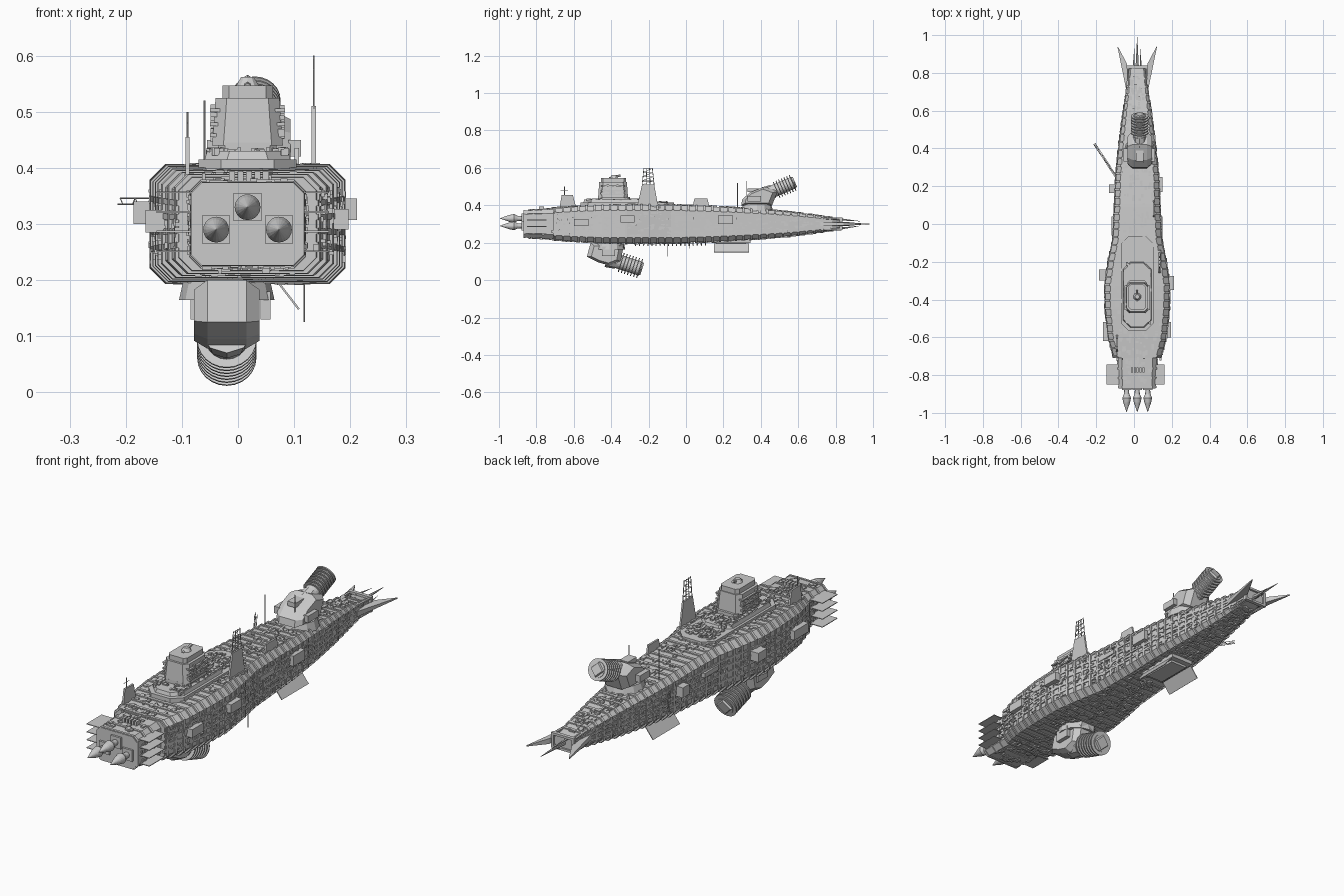
import bpy, bmesh, math, random
from mathutils import Vector, Matrix

if "Cube" in bpy.data.objects:
    bpy.data.objects.remove(bpy.data.objects["Cube"])

random.seed(4)
CX, CZ = 0.017, 0.30   # hull axis


def finish(name, bm):
    bmesh.ops.recalc_face_normals(bm, faces=bm.faces)
    me = bpy.data.meshes.new(name)
    bm.to_mesh(me)
    bm.free()
    ob = bpy.data.objects.new(name, me)
    bpy.context.collection.objects.link(ob)
    return ob


def add_loft(bm, rings):
    vs = [[bm.verts.new(p) for p in r] for r in rings]
    n = len(vs[0])
    for a, b in zip(vs, vs[1:]):
        for i in range(n):
            bm.faces.new((a[i], a[(i + 1) % n], b[(i + 1) % n], b[i]))
    bm.faces.new(vs[0])
    bm.faces.new(vs[-1])


def add_box(bm, x0, x1, y0, y1, z0, z1):
    m = Matrix.Translation(((x0 + x1) / 2, (y0 + y1) / 2, (z0 + z1) / 2)) @ Matrix.Diagonal((x1 - x0, y1 - y0, z1 - z0, 1))
    bmesh.ops.create_cube(bm, size=1, matrix=m)


def add_rod(bm, p, q, r0, r1=None, n=6):
    p, q = Vector(p), Vector(q)
    rot = (q - p).to_track_quat('Z', 'Y').to_matrix().to_4x4()
    bmesh.ops.create_cone(bm, cap_ends=True, segments=n, radius1=r0, radius2=r0 if r1 is None else r1,
                          depth=(q - p).length, matrix=Matrix.Translation((p + q) / 2) @ rot)


def boxes(name, items):
    bm = bmesh.new()
    for it in items:
        add_box(bm, *it)
    return finish(name, bm)


def rods(name, items):
    bm = bmesh.new()
    for it in items:
        add_rod(bm, *it)
    return finish(name, bm)


def octagon(w, h, c):
    return [(w, -h + c), (w, h - c), (w - c, h), (-w + c, h), (-w, h - c), (-w, -h + c), (-w + c, -h), (w - c, -h)]


# hull stations: y, half width, half height
ST = [(-0.71, 0.122, 0.083), (-0.6, 0.152, 0.092), (-0.45, 0.168, 0.1), (-0.32, 0.17, 0.102), (-0.2, 0.152, 0.102),
      (-0.08, 0.128, 0.101), (0.1, 0.118, 0.095), (0.25, 0.112, 0.087), (0.4, 0.097, 0.077), (0.55, 0.078, 0.064),
      (0.71, 0.055, 0.043), (0.83, 0.04, 0.024)]


def size_at(y):
    if y < ST[0][0]:
        t = (y + 0.87) / 0.16
        return 0.098 + 0.005 * t, 0.071 + 0.008 * t
    for a, b in zip(ST, ST[1:]):
        if y <= b[0]:
            t = (y - a[0]) / (b[0] - a[0])
            return a[1] + t * (b[1] - a[1]), a[2] + t * (b[2] - a[2])
    return ST[-1][1:]


def ring(y, grow=0.0):
    w, h = size_at(y)
    return [(CX + a, y, CZ + b) for a, b in octagon(w + grow, h + grow, 0.28 * h)]


def hull_part(name, ys, grow=0.0):
    bm = bmesh.new()
    add_loft(bm, [ring(y, grow) for y in ys])
    return finish(name, bm)


hull_part("main_hull", [s[0] for s in ST])
hull_part("bow_block", [-0.87, -0.7101])

# raised ribs around the hull
bm = bmesh.new()
for i in range(36):
    y = -0.705 + i * 0.042
    add_loft(bm, [ring(y, 0.005), ring(y + 0.011, 0.005)])
for y in (-0.868, -0.82, -0.77):
    add_loft(bm, [ring(y, 0.003), ring(y + 0.01, 0.003)])
finish("hull_ribs", bm)

# side stringers following the hull
bm = bmesh.new()
ys = [s[0] for s in ST]
for side in (-1, 1):
    for k in (-0.45, -0.15, 0.15, 0.45):
        rings = []
        for y in ys:
            w, h = size_at(y)
            x, z = CX + side * w, CZ + k * h
            rings.append([(x - 0.004, y, z - 0.005), (x + 0.004, y, z - 0.005), (x + 0.004, y, z + 0.005), (x - 0.004, y, z + 0.005)])
        add_loft(bm, rings)
finish("side_stringers", bm)

# small surface machinery scattered over the hull
bm = bmesh.new()
for i in range(1500):
    y = random.uniform(-0.84, 0.78)
    w, h = size_at(y)
    a, b, t = random.uniform(.003, .009), random.uniform(.004, .014), random.uniform(.003, .007)
    s = random.choice((-1, 1))
    if random.random() < 0.5:
        x, z = CX + random.uniform(-1, 1) * (w - 0.35 * h), CZ + s * h
        add_box(bm, x - a, x + a, y - b, y + b, z - t, z + t)
    else:
        x, z = CX + s * w, CZ + random.uniform(-0.68, 0.68) * h
        add_box(bm, x - t, x + t, y - b, y + b, z - a * .7, z + a * .7)
finish("hull_machinery", bm)

# bow plates, thrusters and radiator fins
boxes("bow_plates", [(CX + x - .025, CX + x + .025, -0.879, -0.865, z - .025, z + .025) for x, z in ((0, .33), (-.056, .29), (.056, .29))])
bm = bmesh.new()
for x, z in ((0, .33), (-.056, .29), (.056, .29)):
    prof = [(-0.87, .012), (-0.9, .014), (-0.92, .023), (-0.945, .018), (-0.995, .0008)]
    add_loft(bm, [[(CX + x + r * math.cos(a * math.tau / 20), y, z + r * math.sin(a * math.tau / 20)) for a in range(20)] for y, r in prof])
finish("thruster_cones", bm)
boxes("radiator_fins", [(x0, x1, -0.85, -0.745, z, z + .003) for x0, x1 in ((-.145, -.08), (.11, .162)) for z in (.25, .285, .32, .355)])
boxes("bow_deck_blocks", [(CX - .033 + i * .015, CX - .022 + i * .015, -0.785, -0.76, .37, .394) for i in range(5)])

# superstructure: stepped octagonal deck and bridge tower
def deck(name, cx, y0, y1, w, z0, z1, c, taper=0.0):
    b = bmesh.new()
    cy, l = (y0 + y1) / 2, (y1 - y0) / 2
    add_loft(b, [[(cx + p, cy + q, z) for p, q in octagon(w - t, l - t, c)] for z, t in ((z0, 0), (z1, taper))])
    return finish(name, b)


deck("lower_deck", CX, -0.565, -0.065, 0.087, .385, .415, .04)
deck("upper_deck", CX, -0.55, -0.2, 0.078, .41, .43, .04, .006)
deck("tower_base", CX, -0.47, -0.3, 0.052, .42, .445, .012)
deck("bridge_tower", CX, -0.47, -0.31, 0.063, .44, .525, .02, .006)
deck("tower_roof", CX, -0.455, -0.32, 0.045, .52, .547, .012)
boxes("tower_bands", [(CX - .067, CX + .067, -.455, -.325, z, z + .006) for z in (.455, .475, .5)])
rods("tower_dome", [((CX, -.385, .54), (CX, -.385, .562), .025, .012, 10), ((CX, -.41, .545), (CX, -.35, .56), .006)])
bm = bmesh.new()
for i in range(220):
    x, y, s = CX + random.uniform(-.07, .07), random.uniform(-.53, -.1), random.uniform(.003, .007)
    top = .43 if y < -.21 else .415
    add_box(bm, x - s, x + s, y - s * 1.5, y + s * 1.5, top - .008, top + random.uniform(.002, .007))
for i in range(60):
    y, z, s = random.uniform(-.45, -.33), random.uniform(.45, .51), random.choice((-1, 1))
    add_box(bm, CX + s * .06 - .006, CX + s * .06 + .006, y - .006, y + .006, z - .004, z + .004)
finish("deck_machinery", bm)

# plate fins that carry sensor masts
def fin(name, x, y0, y1, z0, ty0, ty1, z1, t=.004):
    b = bmesh.new()
    add_loft(b, [[(x - t, a, z), (x + t, a, z), (x + t, c, z), (x - t, c, z)] for a, c, z in ((y0, y1, z0), (ty0, ty1, z1))])
    return finish(name, b)


fin("main_mast_foot", .135, -.275, -.135, .37, -.27, -.14, .405, .009)
fin("main_mast_plate", .135, -.26, -.15, .40, -.235, -.17, .51)
lat = []
for i in range(4):
    y = -.235 + i * .0217
    lat.append(((.135, y, .505), (.135, -.225 + i * .015, .6), .0018))
for i in range(4):
    z = .53 + i * .022
    lat.append(((.135, -.233 + i * .002, z), (.135, -.172 - i * .003, z), .0015))
    lat.append(((.135, -.235 + i * .002, z - .02), (.135, -.175 - i * .003, z), .0012))
rods("main_mast_lattice", lat)
fin("bow_fin", -.09, -.68, -.58, .36, -.665, -.605, .455)
fin("mid_fin", .105, .03, .13, .37, .045, .115, .435)
rods("antennas", [((-.09, -.65, .45), (-.09, -.65, .5), .0018), ((-.09, -.67, .48), (-.09, -.63, .48), .0012),
                  ((-.06, .275, .37), (-.06, .275, .52), .002), ((.05, .325, .37), (.05, .325, .53), .002),
                  ((.118, -.1, .21), (.118, -.1, .125), .0018), ((-.03, .02, .21), (-.03, .02, .17), .0018)])
rods("keel_pegs", [((CX + random.uniform(-.06, .06), -.27 + i * .022, .21), (CX, -.27 + i * .022, .185), .005, .003) for i in range(18)])

# turrets: body profile swept across x, ringed barrel
def turret(name, cx, half, prof, start, end, rad, z0, z1, cy):
    b = bmesh.new()
    my = sum(p[0] for p in prof) / len(prof)
    mz = sum(p[1] for p in prof) / len(prof)
    add_loft(b, [[(cx + x, my + (y - my) * k, mz + (z - mz) * k) for y, z in prof]
                 for x, k in ((-half, .75), (-half * .6, 1), (half * .6, 1), (half, .75))])
    finish(name + "_body", b)
    rods(name + "_collar", [((cx, cy, z0), (cx, cy, z1), .085, .075, 12)])
    s, e = Vector((cx, *start)), Vector((cx, *end))
    parts = [(s, e, rad * .72, rad * .72, 20), (s, s.lerp(e, .3), rad * .95, rad * .8, 10)]
    for i in range(7):
        f = .4 + i * .092
        parts.append((s.lerp(e, f), s.lerp(e, f + .03), rad, rad, 24))
    parts.append((e, e + (e - s).normalized() * .008, rad * .7, rad * .6, 4))
    ob = rods(name + "_barrel", parts)
    return ob


turret("upper_turret", .03, .064, [(.295, .4), (.3, .43), (.34, .468), (.42, .5), (.49, .475), (.46, .4)],
       (.42, .455), (.575, .522), .046, .37, .408, .38)
turret("lower_turret", -.02, .058, [(-.51, .2), (-.53, .125), (-.47, .095), (-.41, .078), (-.35, .1), (-.33, .2)],
       (-.42, .118), (-.242, .061), .053, .165, .21, -.41)
boxes("turret_details", [(-.055, -.03, .33, .4, .42, .45), (.09, .112, .33, .4, .42, .45), (.01, .05, .33, .39, .47, .49),
                         (.04, .058, -.45, -.38, .13, .18), (-.085, -.07, -.45, -.38, .13, .18)])

# side equipment boxes
boxes("side_pods", [(.165, .212, -.35, -.275, .307, .345), (-.186, -.14, -.3, -.24, .3, .34), (.14, .197, -.6, -.52, .29, .327),
                    (-.165, -.12, -.62, -.52, .285, .325), (.11, .152, .17, .25, .3, .345), (-.132, -.08, .165, .21, .3, .345),
                    (.12, .15, -.06, .04, .32, .34), (-.12, -.1, -.06, .04, .32, .34)])

# open truss boom on the left side
bm = bmesh.new()
p, q = Vector((-.085, .235, .34)), Vector((-.21, .425, .34))
offs = [Vector((.004, .003, -.005)), Vector((-.004, -.003, -.005)), Vector((0, 0, .006))]
for o in offs:
    add_rod(bm, p + o, q + o, .0014, None, 5)
for i in range(14):
    add_rod(bm, p.lerp(q, i / 14) + offs[i % 3], p.lerp(q, (i + 1) / 14) + offs[(i + 1) % 3], .001, None, 4)
finish("truss_boom", bm)

# cargo bay under the hull with two open doors
boxes("cargo_bay", [(CX - .055, CX + .055, .14, .345, .198, .24), (CX - .04, CX + .04, .16, .32, .188, .2)])
bm = bmesh.new()
for s in (-1, 1):
    a, b, d = CX + s * .053, CX + s * .09, .003
    add_loft(bm, [[(a, y, .195), (a + s * d, y, .197), (b + s * d, y, .149), (b, y, .147)] for y in (.15, .337)])
finish("bay_doors", bm)

# tail: square open frame, side blades and spikes
boxes("tail_frame", [(CX - .056, CX + .056, .822, .838, z, z + .01) for z in (.268, .325)] +
      [(x - .006, x + .006, .822, .838, .268, .335) for x in (CX - .05, CX + .05)])
rods("tail_struts", [((CX + s * .045, .71, CZ + t * .03), (CX + s * .05, .83, CZ + t * .028), .006) for s in (-1, 1) for t in (-1, 1)])
bm = bmesh.new()
for s in (-1, 1):
    outline = [(.045, .71), (.06, .72), (.105, .94), (.1, .935), (.055, .85)]
    add_loft(bm, [[(CX + s * x, y, CZ + z * (1 if y < .9 else .2)) for x, y in outline] for z in (-.012, .012)])
finish("tail_blades", bm)
rods("tail_spikes", [((CX, .8, .3), (CX, .99, .3), .012, .0008), ((CX - .02, .82, .325), (CX - .015, .93, .315), .006, .0008),
                     ((CX + .02, .82, .275), (CX + .015, .93, .29), .006, .0008)])
